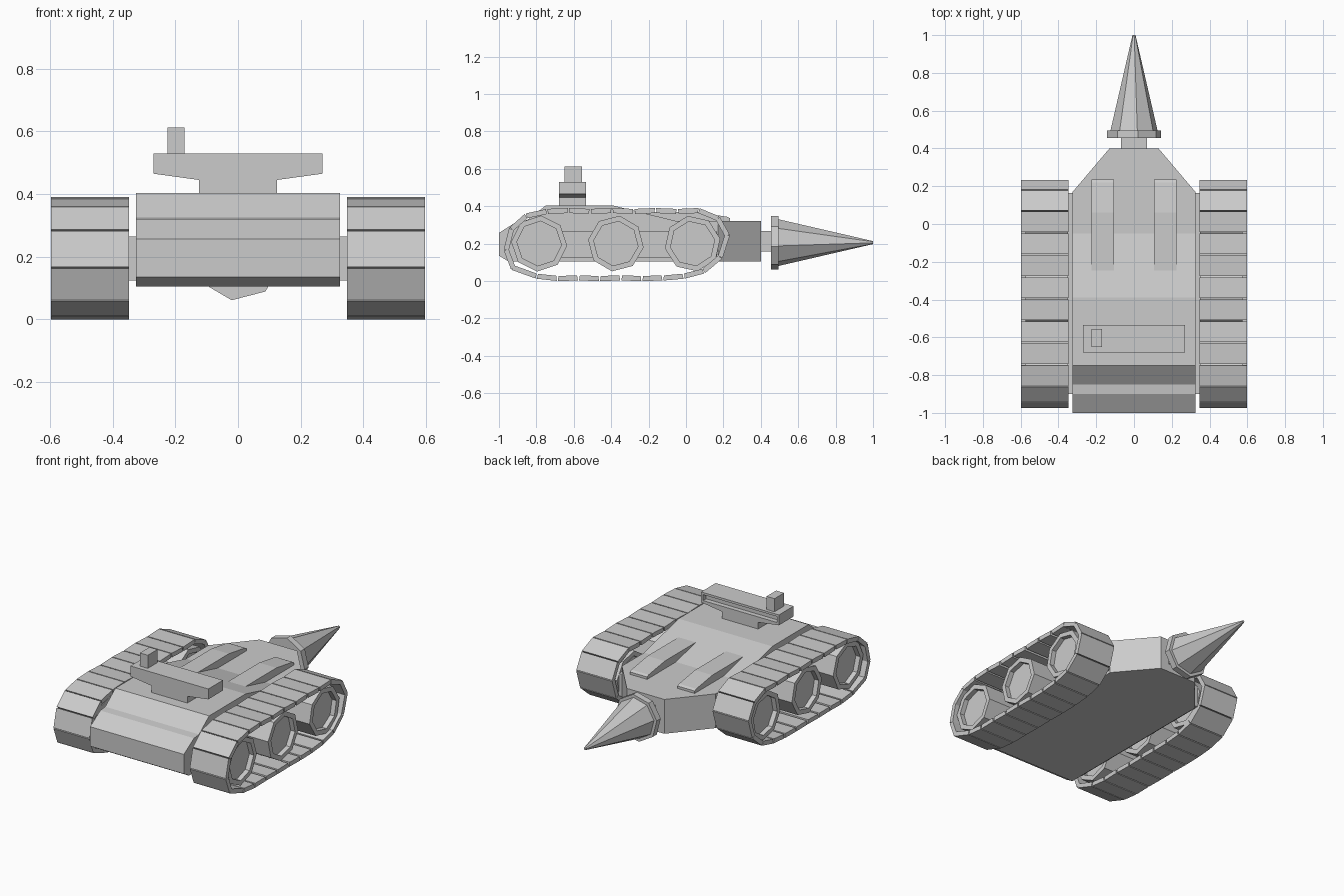
import bpy
import bmesh
from math import sin, cos, pi, radians
from mathutils import Vector

cube = bpy.data.objects.get("Cube")
if cube:
    bpy.data.objects.remove(cube, do_unlink=True)

# One plain grey for everything
grey = bpy.data.materials.new("plain grey")
grey.use_nodes = True
colour = (0.6, 0.6, 0.6, 1)
grey.diffuse_color = colour
grey.node_tree.nodes["Principled BSDF"].inputs["Base Color"].default_value = colour


def finish(name, bm):
    bmesh.ops.recalc_face_normals(bm, faces=bm.faces)
    mesh = bpy.data.meshes.new(name)
    bm.to_mesh(mesh)
    bm.free()
    mesh.materials.append(grey)
    obj = bpy.data.objects.new(name, mesh)
    bpy.context.collection.objects.link(obj)
    return obj


def loft(bm, first, second):
    """Closed solid between two matching rings; returns both end faces."""
    a = [bm.verts.new(p) for p in first]
    b = [bm.verts.new(p) for p in second]
    ends = [bm.faces.new(a), bm.faces.new(b)]
    for i in range(len(a)):
        j = (i + 1) % len(a)
        bm.faces.new((a[i], a[j], b[j], b[i]))
    bmesh.ops.recalc_face_normals(bm, faces=bm.faces)
    return ends


def side_prism(bm, profile, x0, x1):
    """Extrude a (y, z) profile along x."""
    return loft(bm, [(x0, y, z) for y, z in profile], [(x1, y, z) for y, z in profile])


def box(bm, x0, x1, y0, y1, z0, z1):
    return side_prism(bm, [(y0, z0), (y1, z0), (y1, z1), (y0, z1)], x0, x1)


def box_part(name, *limits):
    bm = bmesh.new()
    box(bm, *limits)
    return finish(name, bm)


def recess(bm, face, rim, depth):
    bmesh.ops.inset_region(bm, faces=[face], thickness=rim, use_even_offset=True)
    shift = face.normal * -depth
    result = bmesh.ops.extrude_discrete_faces(bm, faces=[face])
    for v in result["faces"][0].verts:
        v.co += shift


def octagon(radius, turn):
    return [(radius * cos(radians(turn) + k * pi / 4),
             radius * sin(radians(turn) + k * pi / 4)) for k in range(8)]


# Hull: side profile, then the tail narrowed towards the drill
bm = bmesh.new()
side_prism(bm, [(-0.95, 0.105), (-1, 0.135), (-1, 0.257), (-0.9, 0.32), (-0.85, 0.325),
                (-0.75, 0.403), (-0.39, 0.403), (-0.05, 0.32), (0.4, 0.32), (0.4, 0.105)],
           -0.325, 0.325)
bmesh.ops.bisect_plane(bm, geom=bm.verts[:] + bm.edges[:] + bm.faces[:],
                       plane_co=(0, 0.17, 0), plane_no=(0, 1, 0))
for v in bm.verts:
    if v.co.y > 0.3:
        v.co.x *= 0.4
finish("hull", bm)
box_part("axle_housing", -0.35, 0.35, -0.9, 0.165, 0.125, 0.265)

# Deck vents
for side, x in (("left", 0.165), ("right", -0.165)):
    bm = bmesh.new()
    side_prism(bm, [(-0.25, 0.31), (-0.25, 0.368), (0.06, 0.368), (0.22, 0.343),
                    (0.235, 0.335), (0.235, 0.31)], x - 0.06, x + 0.06)
    finish("deck_vent_" + side, bm)

# Sensor bar with a slot along its back
bm = bmesh.new()
box(bm, -0.27, 0.27, -0.68, -0.535, 0.465, 0.53)
bm.normal_update()
back = max(bm.faces, key=lambda f: f.normal.y)
recess(bm, back, 0.014, 0.03)
finish("sensor_bar", bm)

bm = bmesh.new()
under = [(-0.27, 0.465), (0.27, 0.465), (0.125, 0.445), (-0.125, 0.445)]
loft(bm, [(x, -0.68, z) for x, z in under], [(x, -0.535, z) for x, z in under])
finish("sensor_bar_underside", bm)
box_part("sensor_bar_base", -0.125, 0.125, -0.68, -0.535, 0.39, 0.446)
box_part("sensor_block", -0.225, -0.17, -0.65, -0.555, 0.53, 0.612)

# Drill
box_part("drill_neck", -0.07, 0.07, 0.39, 0.47, 0.157, 0.267)
for name, r0, r1, y0, y1 in (("drill_collar", 0.145, 0.145, 0.455, 0.495),
                             ("drill_cone", 0.127, 0.008, 0.49, 1.0)):
    bm = bmesh.new()
    loft(bm, [(x, y0, 0.205 + z) for x, z in octagon(r0, 37)],
         [(x, y1, 0.205 + z) for x, z in octagon(r1, 37)])
    finish(name, bm)

# Track path: outer outline, front up and over the top, then back underneath
top_run = [(-0.745 + 0.1164 * i, 0.385 + 0.005 * (i % 2)) for i in range(8)]
tail_run = [(0.18, 0.345), (0.235, 0.245), (0.195, 0.12), (0.1, 0.04)]
low_run = [(-0.01 - 0.113 * i, 0.012 if i in (0, 7) else 0.002 * (i % 2)) for i in range(8)]
nose_run = [(-0.935, 0.06), (-0.975, 0.165), (-0.945, 0.285), (-0.86, 0.36)]
path = [Vector(p) for p in top_run + tail_run + low_run + nose_run]

for side, s in (("left", 1), ("right", -1)):
    # Track links: one thin plate per step of the path
    bm = bmesh.new()
    for i, p in enumerate(path):
        q = path[(i + 1) % len(path)]
        along = (q - p).normalized()
        inward = Vector((along.y, -along.x)) * 0.027
        a, b = p + along * 0.003, q - along * 0.003
        c, d = b + inward - along * 0.004, a + inward + along * 0.004
        side_prism(bm, [a, b, c, d], s * 0.348, s * 0.597)
    finish("track_" + side, bm)

    # Road wheels, dished on both faces
    for label, y, turn in (("front", -0.785, 86), ("middle", -0.375, 82), ("rear", 0.035, 100)):
        bm = bmesh.new()
        ring = [(y + u, 0.2 + v) for u, v in octagon(0.15, turn)]
        ends = side_prism(bm, ring, s * 0.35, s * 0.575)
        for face in ends:
            recess(bm, face, 0.028, 0.03)
        bmesh.ops.delete(bm, geom=[f for f in bm.faces if f.calc_area() < 1e-7], context="FACES")
        finish("wheel_" + label + "_" + side, bm)
